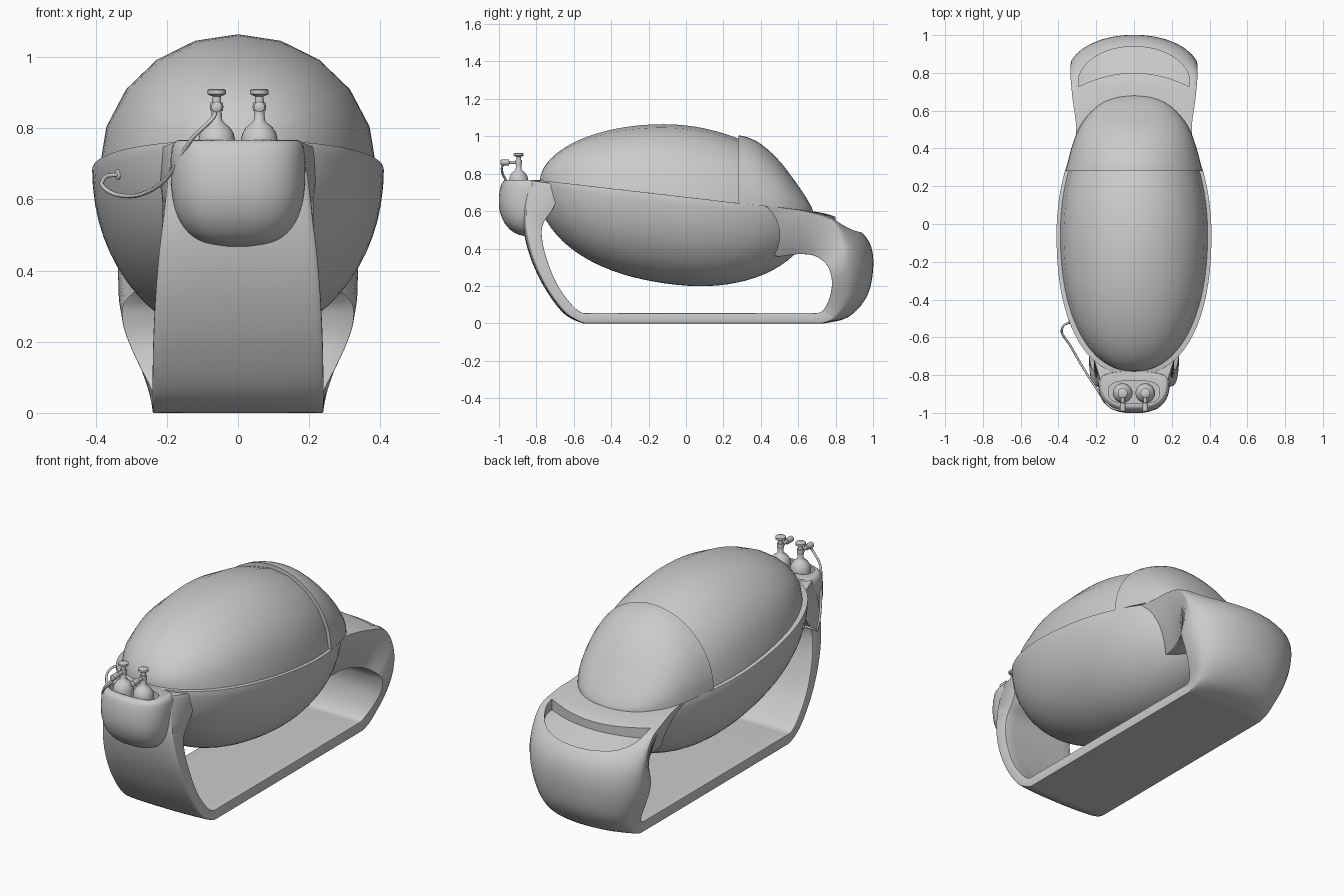
import bpy, bmesh, math
from mathutils import Vector

if "Cube" in bpy.data.objects:
    bpy.data.objects.remove(bpy.data.objects["Cube"])


def finish(ob, angle=35, bevel=0.0):
    bpy.ops.object.select_all(action='DESELECT')
    bpy.context.view_layer.objects.active = ob
    ob.select_set(True)
    if bevel:
        m = ob.modifiers.new("bevel", 'BEVEL')
        m.width, m.segments, m.limit_method = bevel, 2, 'ANGLE'
        m.angle_limit = math.radians(40)
        bpy.ops.object.modifier_apply(modifier=m.name)
    bpy.ops.object.shade_smooth_by_angle(angle=math.radians(angle))
    return ob


def loft(name, rings, angle=35, bevel=0.0):
    """Closed rings joined in order, both ends capped."""
    bm = bmesh.new()
    vs = [[bm.verts.new(p) for p in r] for r in rings]
    n = len(rings[0])
    for a, b in zip(vs, vs[1:]):
        for i in range(n):
            bm.faces.new((a[i], a[(i + 1) % n], b[(i + 1) % n], b[i]))
    bm.faces.new(vs[0])
    bm.faces.new(vs[-1])
    bmesh.ops.recalc_face_normals(bm, faces=bm.faces)
    me = bpy.data.meshes.new(name)
    bm.to_mesh(me)
    bm.free()
    ob = bpy.data.objects.new(name, me)
    bpy.context.collection.objects.link(ob)
    return finish(ob, angle, bevel)


def spline(rows, steps, k=2):
    """Smooth interpolation of rows, spaced by distance in the first k values."""
    t = [0]
    for a, b in zip(rows, rows[1:]):
        t.append(t[-1] + math.dist(a[:k], b[:k]))
    n, out = len(rows), []

    def slope(i, c):
        a, b = max(i - 1, 0), min(i + 1, n - 1)
        return (rows[b][c] - rows[a][c]) / (t[b] - t[a])
    for i in range(n - 1):
        h = t[i + 1] - t[i]
        for s in range(steps):
            u = s / steps
            out.append([rows[i][c] * (2*u**3 - 3*u*u + 1) + rows[i+1][c] * (3*u*u - 2*u**3)
                        + h * slope(i, c) * (u**3 - 2*u*u + u) + h * slope(i+1, c) * (u**3 - u*u)
                        for c in range(len(rows[0]))])
    return out + [list(rows[-1])]


def cut(ob, cutter):
    """Subtract the cutter, then smooth again so the new edges stay crisp."""
    cutter.hide_render = True
    m = ob.modifiers.new("cut", 'BOOLEAN')
    m.object, m.operation, m.solver = cutter, 'DIFFERENCE', 'EXACT'
    bpy.context.view_layer.objects.active = ob
    bpy.ops.object.modifier_apply(modifier=m.name)
    bpy.data.objects.remove(cutter)
    finish(ob, 32)


def rim(y):
    return 0.675 - 0.115 * y


def taper(y, c, front, back, pf, pb):
    a, p = (front, pf) if y < c else (back, pb)
    return max(1 - min(abs(y - c) / a, 1) ** p, 1e-4) ** (1 / p)


def half_ring(y, w, h, n):
    """Half ellipse standing on (or hanging from) the sloping rim."""
    return [(w * math.cos(math.pi * i / n), y, rim(y) + h * math.sin(math.pi * i / n))
            for i in range(n + 1)]


def stations(y0, y1, n):
    return [(y0 + y1) / 2 - (y1 - y0) / 2 * math.cos(math.pi * i / n) for i in range(n + 1)]


# Lower hull
rings = []
for y in stations(-0.80, 0.68, 40):
    f = taper(y, -0.05, 0.75, 0.73, 2.3, 2)
    rings.append(half_ring(y, 0.41 * f, -0.475 * f, 32))
loft("hull", rings, 35, 0.006)

# Dome over the hull
rings = []
for y in stations(-0.78, 0.66, 40):
    if y < 0.36:
        w = 0.39 * taper(y, -0.05, 0.73, 0.72, 2.2, 2)
        h = 0.383 * taper(y, 0.0, 0.78, 0.64, 1.8, 2)
        rings.append(half_ring(y, w, h, 10))
loft("dome", rings, 40)

# Hood at the back of the dome: y, half width, height
hood = [(0.28, 0.362, 0.363), (0.33, 0.35, 0.357), (0.4, 0.332, 0.33), (0.5, 0.295, 0.25),
        (0.58, 0.24, 0.155), (0.64, 0.17, 0.075), (0.67, 0.09, 0.025), (0.68, 0.004, 0.001)]
loft("hood", [half_ring(y, w, h, 24) for y, w, h in spline(hood, 4, 3)], 40)

# Loop frame: outer y z, inner y z, outer and inner half width, bulge
frame = [(0.40, 0.632, 0.34, 0.42, 0.315, 0.16, 0), (0.52, 0.618, 0.47, 0.36, 0.308, 0.18, 0),
         (0.66, 0.602, 0.60, 0.37, 0.326, 0.21, 0.03), (0.79, 0.573, 0.69, 0.36, 0.337, 0.26, 0.12),
         (0.93, 0.495, 0.755, 0.31, 0.337, 0.32, 0.5), (0.99, 0.41, 0.775, 0.26, 0.333, 0.325, 0.7),
         (1.0, 0.28, 0.78, 0.2, 0.31, 0.308, 0.72), (0.965, 0.14, 0.765, 0.13, 0.276, 0.276, 0.65),
         (0.87, 0.035, 0.74, 0.08, 0.25, 0.25, 0.5), (0.74, 0, 0.71, 0.056, 0.24, 0.24, 0.05),
         (0.68, 0, 0.66, 0.055, 0.24, 0.24, 0), (-0.48, 0, -0.5, 0.055, 0.24, 0.24, 0),
         (-0.55, 0, -0.56, 0.058, 0.24, 0.24, 0.05), (-0.65, 0.05, -0.62, 0.11, 0.24, 0.24, 0.2),
         (-0.75, 0.18, -0.69, 0.21, 0.238, 0.238, 0.22), (-0.82, 0.32, -0.74, 0.33, 0.232, 0.232, 0.22),
         (-0.86, 0.45, -0.768, 0.44, 0.222, 0.222, 0.22), (-0.875, 0.57, -0.765, 0.53, 0.208, 0.213, 0.2),
         (-0.87, 0.68, -0.71, 0.615, 0.195, 0.215, 0.15), (-0.84, 0.765, -0.66, 0.74, 0.18, 0.23, 0.1)]
rings = []
for oy, oz, iy, iz, wo, wi, b in spline(frame, 5):
    ring = []
    for i in range(17):
        a = math.pi * (i / 16 - 0.5)
        s = max(b, 0) * (1 - math.cos(a))
        ring.append((wo * math.sin(a), oy + (iy - oy) * s, max(oz + (iz - oz) * s, 0)))
    for i in range(9):
        ring.append((wi * (1 - i / 4), iy, iz))
    rings.append(ring)
loop = loft("loop_frame", rings, 35, 0.009)

# Crescent tray cut into the back shoulder
rings = []
for i in range(25):
    x = -0.295 * math.cos(math.pi * i / 24)
    u = min(abs(x) / 0.297, 1)
    yf, yb = 0.725 + 0.075 * (1 - u * u), 0.745 + 0.195 * math.sqrt(1 - u * u)
    zb = 0.474 + 0.046 * u ** 3
    rings.append([(x, yf, 0.75), (x, yf, 0.525), (x, yb, zb), (x, yb, 0.75)])
cut(loop, loft("tray_cutter", rings))


# Bottle holder on the front
def d_ring(z, w, y, back=-0.83, depth=0.05, p=2.6):
    out = []
    for i in range(40):
        c, s = math.cos(2 * math.pi * i / 40), math.sin(2 * math.pi * i / 40)
        r = back - y if s < 0 else depth
        out.append((w * math.copysign(abs(c) ** (2 / p), c),
                    back + r * math.copysign(abs(s) ** (2 / p), s), z))
    return out


pod = [(0.767, 0.165, -0.955), (0.764, 0.175, -0.972), (0.745, 0.186, -0.987), (0.68, 0.19, -1.0),
       (0.61, 0.186, -0.998), (0.55, 0.17, -0.978), (0.505, 0.14, -0.945), (0.48, 0.10, -0.91),
       (0.468, 0.04, -0.87)]
holder = loft("bottle_holder", [d_ring(*r) for r in spline(pod, 3, 3)], 50)
pocket = [d_ring(z, 0.135, -0.95, -0.89, 0.06, 3) for z in (0.71, 0.85)]
cut(holder, loft("pocket_cutter", pocket))
cut(loop, loft("pocket_cutter", pocket))


# Bottles with valves
def turned(name, profile, origin, axis=(0, 0, 1), n=24):
    q = Vector((0, 0, 1)).rotation_difference(Vector(axis))
    return loft(name, [[Vector(origin) + q @ Vector((r * math.cos(2 * math.pi * i / n),
                r * math.sin(2 * math.pi * i / n), z)) for i in range(n)] for r, z in profile], 40)


for side, x in (("left", -0.06), ("right", 0.06)):
    turned(side + "_bottle", [(0.052, 0.68), (0.052, 0.765), (0.048, 0.785), (0.037, 0.803),
           (0.022, 0.815), (0.016, 0.822), (0.014, 0.845), (0.012, 0.89), (0.018, 0.892), (0.026, 0.896),
           (0.026, 0.907), (0.022, 0.91)], (x, -0.895, 0))
    turned(side + "_valve", [(0.009, 0), (0.009, 0.05), (0.015, 0.052), (0.015, 0.095), (0.01, 0.098)],
           (x, -0.895, 0.86), (0, -1, 0), 16)
    turned(side + "_valve_collar", [(0.017, -0.012), (0.019, 0), (0.017, 0.012)], (x, -0.895, 0.86), n=16)

# Hose to the hull
path = [(-0.06, -0.965, 0.862), (-0.07, -0.985, 0.83), (-0.13, -0.965, 0.77), (-0.2, -0.87, 0.66),
        (-0.27, -0.76, 0.615), (-0.34, -0.64, 0.613), (-0.382, -0.575, 0.64), (-0.37, -0.535, 0.665),
        (-0.33, -0.52, 0.67)]
cu = bpy.data.curves.new("hose", 'CURVE')
cu.dimensions, cu.bevel_depth, cu.bevel_resolution, cu.use_fill_caps = '3D', 0.006, 2, True
pts = spline(path, 6, 3)
sp = cu.splines.new('POLY')
sp.points.add(len(pts) - 1)
for p, c in zip(sp.points, pts):
    p.co = (*c, 1)
bpy.context.collection.objects.link(bpy.data.objects.new("hose", cu))
turned("hose_fitting", [(0.014, 0), (0.014, 0.03), (0.009, 0.033)], (-0.315, -0.505, 0.67), (-0.8, -0.6, 0), 16)
